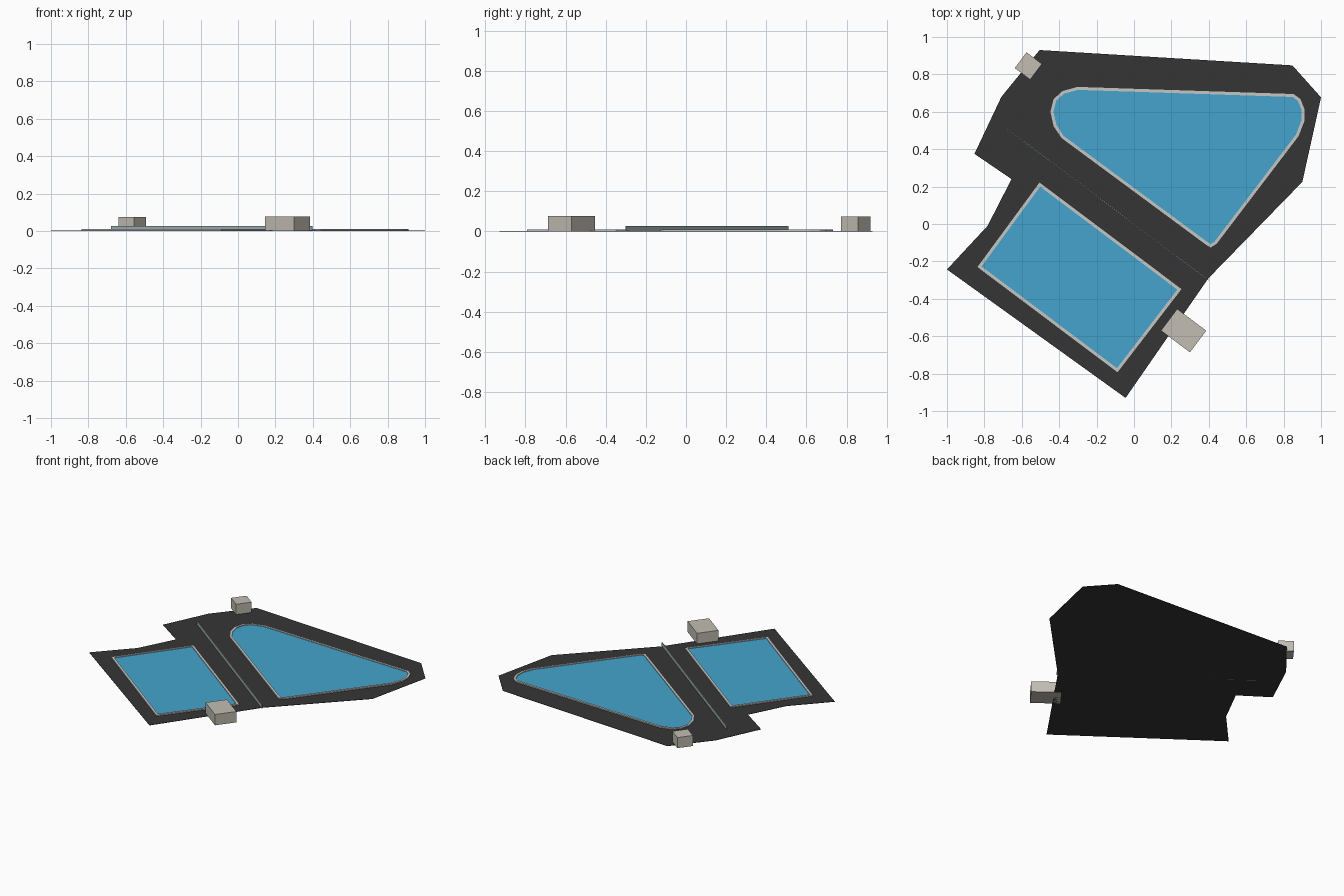
import bpy, bmesh
from math import atan2, hypot
from mathutils import Vector

cube = bpy.data.objects.get("Cube")
if cube:
    bpy.data.objects.remove(cube, do_unlink=True)


def material(name, rgb):
    m = bpy.data.materials.new(name)
    m.use_nodes = True
    m.diffuse_color = (*rgb, 1)
    m.node_tree.nodes["Principled BSDF"].inputs["Base Color"].default_value = (*rgb, 1)
    return m


paving = material("dark paving", (0.036, 0.036, 0.036))
coping = material("pale coping", (0.55, 0.57, 0.55))
water = material("pool water", (0.058, 0.37, 0.61))
glass = material("grey green screen", (0.36, 0.44, 0.44))
stone = material("warm stone", (0.54, 0.51, 0.45))


def finish(bm, name, mats):
    bmesh.ops.recalc_face_normals(bm, faces=bm.faces)
    mesh = bpy.data.meshes.new(name)
    bm.to_mesh(mesh)
    bm.free()
    for m in mats:
        mesh.materials.append(m)
    obj = bpy.data.objects.new(name, mesh)
    bpy.context.collection.objects.link(obj)
    return obj


def prism(outline, z0, z1):
    """Extrude a flat outline upwards; returns the bmesh and its top face."""
    bm = bmesh.new()
    base = bm.faces.new([bm.verts.new((x, y, z0)) for x, y in outline])
    ext = bmesh.ops.extrude_face_region(bm, geom=[base], use_keep_orig=True)["geom"]
    for v in ext:
        if isinstance(v, bmesh.types.BMVert):
            v.co.z = z1
    top = next(f for f in ext if isinstance(f, bmesh.types.BMFace))
    bmesh.ops.recalc_face_normals(bm, faces=bm.faces)
    return bm, top


def pool(name, outline, rim=0.016):
    """Raised coping around a sunken sheet of water."""
    bm, top = prism(outline, 0.001, 0.010)
    bmesh.ops.inset_region(bm, faces=[top], thickness=rim, use_even_offset=True)
    sheet = bmesh.ops.extrude_discrete_faces(bm, faces=[top])["faces"][0]
    for v in sheet.verts:
        v.co.z = 0.005
    sheet.material_index = 1
    finish(bm, name, [coping, water])


def block(name, centre, size, angle, mat):
    bm = bmesh.new()
    bmesh.ops.create_cube(bm, size=1)
    for v in bm.verts:
        v.co = Vector((v.co.x * size[0], v.co.y * size[1], (v.co.z + 0.5) * size[2]))
    obj = finish(bm, name, [mat])
    obj.location = (*centre, 0)
    obj.rotation_euler.z = angle


# Paved terrace
terrace = [(-0.505, 0.93), (0.847, 0.848), (1.0, 0.677), (0.90, 0.225),
           (0.398, -0.29), (-0.045, -0.93), (-1.0, -0.243), (-0.783, -0.01),
           (-0.655, 0.24), (-0.853, 0.375), (-0.709, 0.68)]
bm, _ = prism(terrace, 0.0, 0.002)
finish(bm, "terrace", [paving])

# Rounded triangular pool and rectangular pool
pool("rounded_pool", [
    (-0.302, 0.733), (0.853, 0.695), (0.89, 0.668), (0.911, 0.615),
    (0.911, 0.55), (0.88, 0.47), (0.441, -0.107), (0.409, -0.126),
    (0.377, -0.105), (-0.388, 0.46), (-0.43, 0.524), (-0.447, 0.60),
    (-0.43, 0.668), (-0.382, 0.711)])
pool("rectangular_pool", [(-0.505, 0.222), (0.254, -0.348),
                          (-0.088, -0.793), (-0.837, -0.23)])

# Low screen between the pools
a, b = Vector((-0.677, 0.508)), Vector((0.398, -0.30))
d = b - a
slope = atan2(d.y, d.x)
block("dividing_screen", (a + b) / 2, (hypot(*d), 0.005, 0.027), slope, glass)

# Small buildings at the terrace edges
block("back_hut", (-0.565, 0.845), (0.103, 0.105, 0.075), slope, stone)
block("front_hut", (0.265, -0.57), (0.194, 0.145, 0.077), slope, stone)
